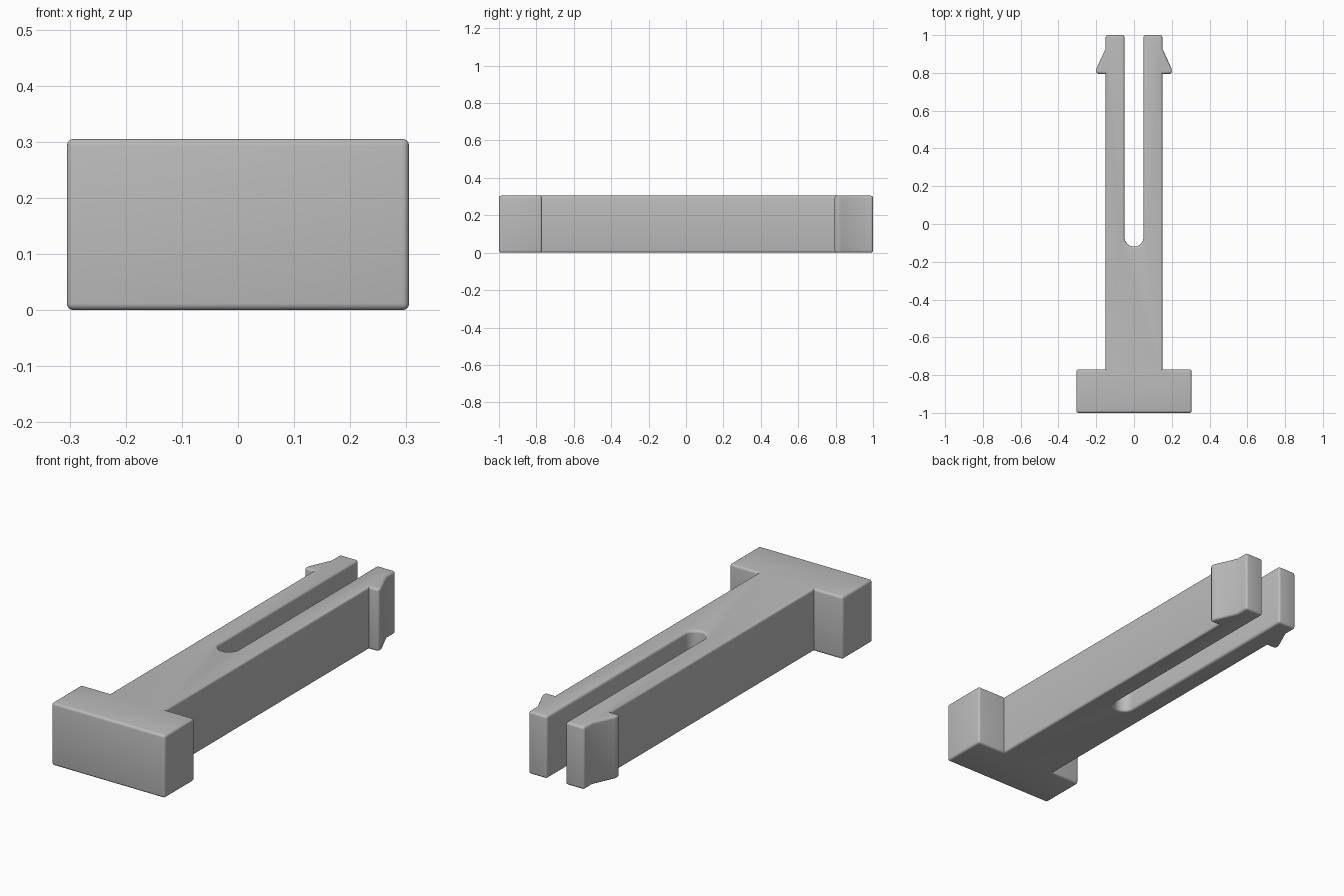
import bpy
import bmesh
import math

cube = bpy.data.objects.get("Cube")
if cube:
    bpy.data.objects.remove(cube, do_unlink=True)

HEIGHT = 0.305
SLOT = 0.05        # slot half width
SLOT_END = -0.07   # centre of the rounded slot end
ARC_STEPS = 16
ROUND = 0.012

grey = bpy.data.materials.new("plain_grey")
grey.use_nodes = True
colour = (0.5, 0.5, 0.5, 1)
grey.diffuse_color = colour
grey.node_tree.nodes["Principled BSDF"].inputs["Base Color"].default_value = colour

# Right-hand outline: head, shaft, barb, prong tip
half = [(0.305, -1), (0.305, -0.77), (0.15, -0.77), (0.15, 0.795),
        (0.2, 0.795), (0.2, 0.82), (0.15, 0.93), (0.15, 1), (SLOT, 1)]
# Rounded end of the slot between the prongs
arc = [(SLOT * math.cos(a), SLOT_END - SLOT * math.sin(a))
       for a in (math.pi * i / ARC_STEPS for i in range(ARC_STEPS + 1))]
outline = half + arc + [(-x, y) for x, y in reversed(half)]

# Extrude the outline upward
bm = bmesh.new()
base = bm.faces.new([bm.verts.new((x, y, 0)) for x, y in outline])
top = bmesh.ops.extrude_face_region(bm, geom=[base], use_keep_orig=True)
bmesh.ops.translate(bm, vec=(0, 0, HEIGHT),
                    verts=[g for g in top["geom"] if isinstance(g, bmesh.types.BMVert)])
bmesh.ops.recalc_face_normals(bm, faces=bm.faces)

# Round the outer edges, leaving inner corners sharp
rounded = [e for e in bm.edges if e.is_convex and e.calc_face_angle() > math.radians(20)]
bmesh.ops.bevel(bm, geom=rounded, offset=ROUND, segments=4, profile=0.5,
                affect='EDGES', clamp_overlap=True)

mesh = bpy.data.meshes.new("split_clip_pin")
bm.to_mesh(mesh)
bm.free()
mesh.materials.append(grey)
pin = bpy.data.objects.new("split_clip_pin", mesh)
bpy.context.collection.objects.link(pin)

bpy.ops.object.select_all(action='DESELECT')
pin.select_set(True)
bpy.context.view_layer.objects.active = pin
bpy.ops.object.shade_smooth_by_angle(angle=math.radians(35))
